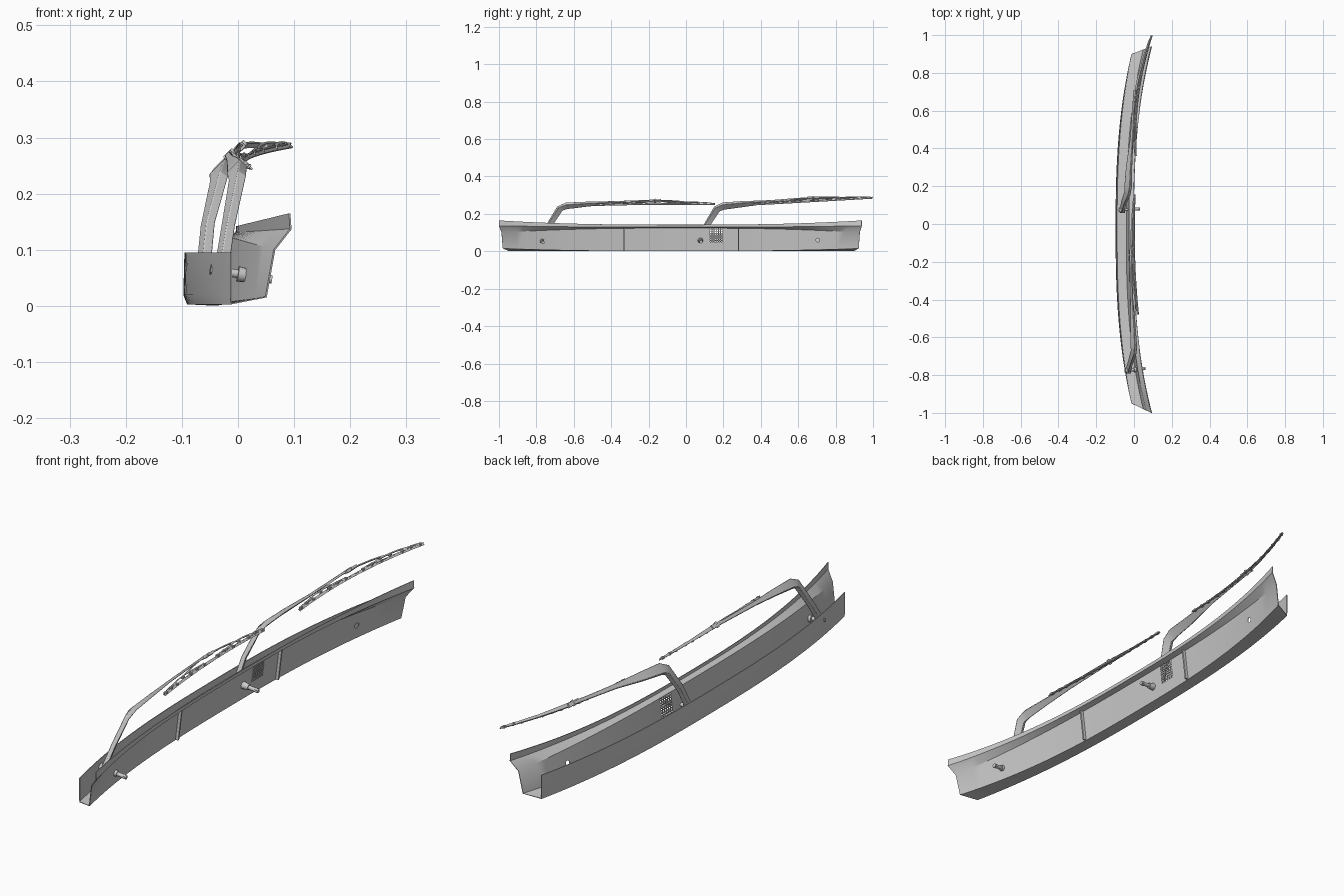
import bpy, bmesh, math
from mathutils import Vector

if "Cube" in bpy.data.objects:
    bpy.data.objects.remove(bpy.data.objects["Cube"])

N = Vector((-0.7, 0, 0.714)).normalized()   # direction away from the glass


def finish(name, bm):
    bmesh.ops.recalc_face_normals(bm, faces=bm.faces)
    me = bpy.data.meshes.new(name)
    bm.to_mesh(me)
    bm.free()
    ob = bpy.data.objects.new(name, me)
    bpy.context.collection.objects.link(ob)
    return ob


def sweep(bm, pts, widths, thick):
    """Rectangular bar along a path; width across, thick along N."""
    pts = [Vector(p) for p in pts]
    n = len(pts)
    if not isinstance(widths, (list, tuple)):
        widths = [widths] * n
    if not isinstance(thick, (list, tuple)):
        thick = [thick] * n
    rings = []
    for i, p in enumerate(pts):
        t = (pts[min(i + 1, n - 1)] - pts[max(i - 1, 0)]).normalized()
        s = t.cross(N).normalized()
        u = s.cross(t).normalized()
        w, h = widths[i] / 2, thick[i] / 2
        rings.append([bm.verts.new(p + s * a * w + u * b * h)
                      for a, b in ((-1, -1), (1, -1), (1, 1), (-1, 1))])
    for a, b in zip(rings, rings[1:]):
        for k in range(4):
            bm.faces.new((a[k], a[(k + 1) % 4], b[(k + 1) % 4], b[k]))
    bm.faces.new(rings[0])
    bm.faces.new(rings[-1])


def rod(bm, a, b, r1, r2=None, seg=16):
    a, b = Vector(a), Vector(b)
    d = b - a
    m = d.to_track_quat('Z', 'Y').to_matrix().to_4x4()
    m.translation = (a + b) / 2
    bmesh.ops.create_cone(bm, cap_ends=True, segments=seg, radius1=r1,
                          radius2=r1 if r2 is None else r2, depth=d.length, matrix=m)


def box(bm, c, size):
    vs = bmesh.ops.create_cube(bm, size=1)['verts']
    for v in vs:
        v.co = Vector(c) + Vector([v.co[i] * size[i] for i in range(3)])


# Cowl: channel section blended from the middle profile to the end profile
MID = [(-.094, .095), (-.096, .02), (-.09, .004), (-.04, .0015),
       (-.025, .125), (-.003, .13), (-.002, .142)]
END = [(-.012, .095), (-.012, .02), (-.012, .004), (.05, .016),
       (.065, .10), (.094, .137), (.092, .165)]


def section(u):
    k = abs(u) ** 2.6
    out = []
    for (ax, az), (bx, bz) in zip(MID, END):
        s = min(1, max(0, (bx + .012) / .105))
        y = (-.95 - .05 * s) * (1 - u) / 2 + (.90 + .04 * s) * (1 + u) / 2
        out.append(Vector((ax + (bx - ax) * k, y, az + (bz - az) * k)))
    return out


bm = bmesh.new()
rows = [[bm.verts.new(p) for p in section(-1 + i / 24)] for i in range(49)]
for a, b in zip(rows, rows[1:]):
    for k in range(6):
        bm.faces.new((a[k], a[k + 1], b[k + 1], b[k]))
cowl = finish("cowl", bm)
sol = cowl.modifiers.new("sheet", 'SOLIDIFY')
sol.thickness = .003
sol.offset = 0

# Vent perforations and the spare round hole
bm = bmesh.new()
for i in range(6):
    for j in range(8):
        box(bm, (-.025, .133 + i * .0115, .053 + j * .0095), (.06, .0075, .006))
rod(bm, (-.03, .705, .06), (.06, .705, .06), .010)
cutter = finish("hole_cutter", bm)
cutter.hide_render = True
cut = cowl.modifiers.new("holes", 'BOOLEAN')
cut.object = cutter
cut.operation = 'DIFFERENCE'
cut.solver = 'EXACT'
bpy.context.view_layer.objects.active = cowl
for m in ("sheet", "holes"):
    bpy.ops.object.modifier_apply(modifier=m)
bpy.data.objects.remove(cutter)

# Ribs on the outer side of the tall wall
for y in (.28, -.33):
    bm = bmesh.new()
    p = section((y + .03) / .96)
    lo, hi = p[3], p[4]
    quad = [(lo.x, lo.z), (lo.x + .013, lo.z), (hi.x + .013, hi.z), (hi.x, hi.z)]
    f = bm.faces.new([bm.verts.new((x, y - .003, z)) for x, z in quad])
    r = bmesh.ops.extrude_face_region(bm, geom=[f])
    for v in r['geom']:
        if isinstance(v, bmesh.types.BMVert):
            v.co.y += .006
    finish("wall_rib", bm)


def blade_point(ctrl, t, lift=0.0):
    a, b, c = (Vector(p) for p in ctrl)
    return (a * (2 * (t - .5) * (t - 1)) + b * (4 * t * (1 - t))
            + c * (2 * t * (t - .5)) + N * lift)


def yoke(bm, ctrl, t0, t1, base, lift, w):
    """Arched bridge between two points of the blade."""
    pts, ws = [], []
    for i in range(9):
        k = i / 8
        arch = 1 - abs(2 * k - 1) ** 2
        pts.append(blade_point(ctrl, t0 + (t1 - t0) * k, base + lift * arch))
        ws.append(w * (.55 + .45 * arch))
    sweep(bm, pts, ws, .004)
    for t in (t0, t1):      # end claws
        p = blade_point(ctrl, t, base - .002)
        box(bm, p, (.009, .012, .008))


def wiper(tag, arm, widths, ctrl, pin_end):
    # Bent arm
    bm = bmesh.new()
    n = len(arm)
    sweep(bm, arm, widths, [.018, .016, .018, .018, .014, .009, .006][:n])
    ob = finish(tag + "_arm", bm)
    bev = ob.modifiers.new("edge", 'BEVEL')
    bev.width = .002
    bev.segments = 2
    # Pivot shaft, bushing and nut
    bm = bmesh.new()
    a, b = Vector(arm[0]), Vector(pin_end)
    d = (b - a).normalized()
    rod(bm, a - d * .014, a + d * .012, .015, .017)
    rod(bm, a - d * .02, a - d * .013, .009, seg=6)
    rod(bm, a, b, .0075)
    rod(bm, a + d * .03, a + d * .055, .014, .011)
    rod(bm, b - d * .012, b - d * .004, .0095, seg=6)
    finish(tag + "_pivot", bm)
    # Rubber with spine
    bm = bmesh.new()
    line = [blade_point(ctrl, i / 16) for i in range(17)]
    sweep(bm, [p - N * .004 for p in line], .003, .008)
    sweep(bm, line, .008, .003)
    finish(tag + "_rubber", bm)
    # Bridge and yokes carrying the rubber
    bm = bmesh.new()
    yoke(bm, ctrl, .22, .78, .008, .012, .014)
    for s0, s1 in ((.08, .36), (.64, .92)):
        yoke(bm, ctrl, s0, s1, .004, .006, .010)
    for s0, s1 in ((.02, .14), (.29, .43), (.57, .71), (.86, .98)):
        yoke(bm, ctrl, s0, s1, .002, .003, .009)
    finish(tag + "_blade_frame", bm)
    # Hinge clip joining arm and blade
    bm = bmesh.new()
    c = blade_point(ctrl, .5, .020)
    s = Vector((0, 1, 0)).cross(N) * .011
    rod(bm, c - s, c + s, .006, seg=12)
    e = Vector((0, .03, 0))
    sweep(bm, [c - e, c + e], [.012, .016], .010)
    finish(tag + "_hinge", bm)


wiper("right_wiper",
      [(-.062, .075, .062), (-.054, .115, .145), (-.034, .165, .226), (-.031, .20, .242),
       (-.026, .30, .252), (-.012, .45, .265), (.001, .68, .286)],
      [.028, .030, .036, .040, .034, .018, .012],
      [(.008, .36, .252), (.020, .68, .270), (.092, .998, .288)],
      (.032, .08, .05))
wiper("left_wiper",
      [(-.030, -.775, .062), (-.018, -.73, .14), (-.001, -.675, .228), (-.002, -.64, .243),
       (-.006, -.53, .252), (-.012, -.40, .260), (-.018, -.18, .270)],
      [.028, .028, .032, .034, .026, .016, .012],
      [(.020, -.48, .249), (-.001, -.165, .255), (.002, .155, .254)],
      (.060, -.765, .047))

# Smooth shading with crisp edges
for o in bpy.context.scene.objects:
    o.select_set(True)
bpy.context.view_layer.objects.active = cowl
bpy.ops.object.shade_smooth_by_angle(angle=math.radians(30))
